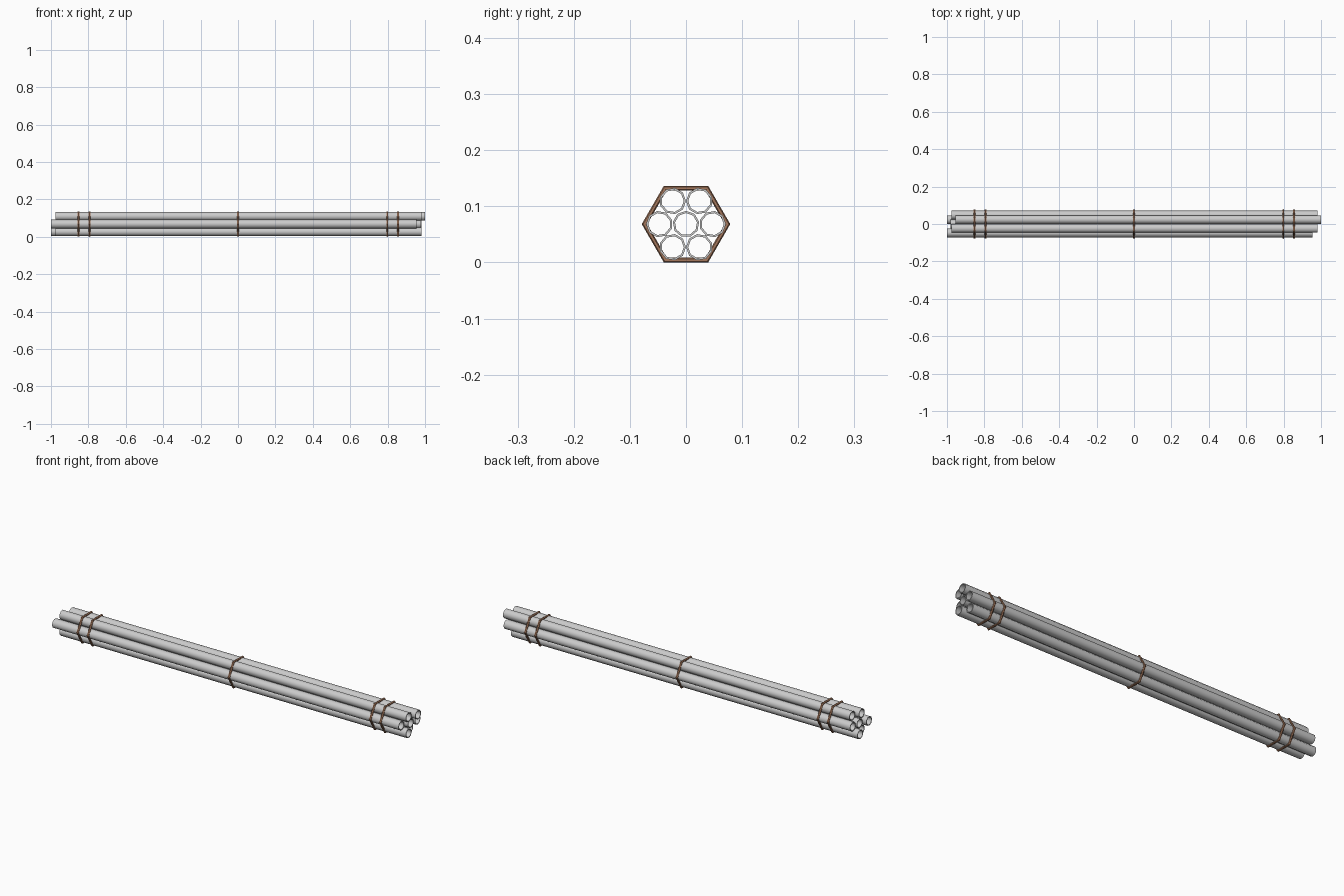
import bpy, bmesh
from math import cos, sin, radians, tau

if "Cube" in bpy.data.objects:
    bpy.data.objects.remove(bpy.data.objects["Cube"])

CZ = 0.0683            # height of the bundle axis
R_OUT, R_IN, SIDES = 0.0237, 0.0198, 9

copper = bpy.data.materials.new("strap_brown")
copper.diffuse_color = (0.38, 0.19, 0.11, 1)
copper.use_nodes = True
copper.node_tree.nodes["Principled BSDF"].inputs["Base Color"].default_value = copper.diffuse_color


def lathe_loops(name, loops):
    """Bridge a closed series of equal vertex loops into a mesh object."""
    bm = bmesh.new()
    rings = [[bm.verts.new(p) for p in loop] for loop in loops]
    n = len(rings[0])
    for i, a in enumerate(rings):
        b = rings[(i + 1) % len(rings)]
        for j in range(n):
            k = (j + 1) % n
            bm.faces.new((a[j], a[k], b[k], b[j]))
    bmesh.ops.recalc_face_normals(bm, faces=bm.faces)
    mesh = bpy.data.meshes.new(name)
    bm.to_mesh(mesh)
    bm.free()
    ob = bpy.data.objects.new(name, mesh)
    bpy.context.collection.objects.link(ob)
    return ob


def ring(x, r, n, y=0, z=CZ, turn=0):
    return [(x, y + r * cos(tau * i / n + turn), z + r * sin(tau * i / n + turn))
            for i in range(n)]


def pipe(name, y, z, x0, x1, turn):
    profile = [(x0, R_OUT), (x1, R_OUT), (x1, R_IN), (x0, R_IN)]
    ob = lathe_loops(name, [ring(x, r, SIDES, y, z, turn) for x, r in profile])
    bpy.ops.object.select_all(action='DESELECT')
    ob.select_set(True)
    bpy.context.view_layer.objects.active = ob
    bpy.ops.object.shade_smooth_by_angle(angle=radians(60))


# Hollow pipes: one in the centre, six around it, ends staggered
pipe("pipe_centre", 0, CZ, -0.98, 0.975, radians(10))
ends = [(-0.975, 0.98), (-0.955, 1.0), (-0.975, 0.98),
        (-1.0, 0.955), (-0.975, 0.98), (-1.0, 0.955)]
for i, (x0, x1) in enumerate(ends):
    a = radians(60 * i)
    pipe(f"pipe_outer_{i + 1}", 0.0475 * cos(a), CZ + 0.0475 * sin(a), x0, x1, a)

# Hexagonal binding straps
for i, x in enumerate((-0.853, -0.795, 0, 0.798, 0.855)):
    loops = [ring(x + 0.006 * sin(tau * k / 6), 0.074 + 0.0049 * cos(tau * k / 6), 6)
             for k in range(6)]
    strap = lathe_loops(f"strap_{i + 1}", loops)
    strap.data.materials.append(copper)
